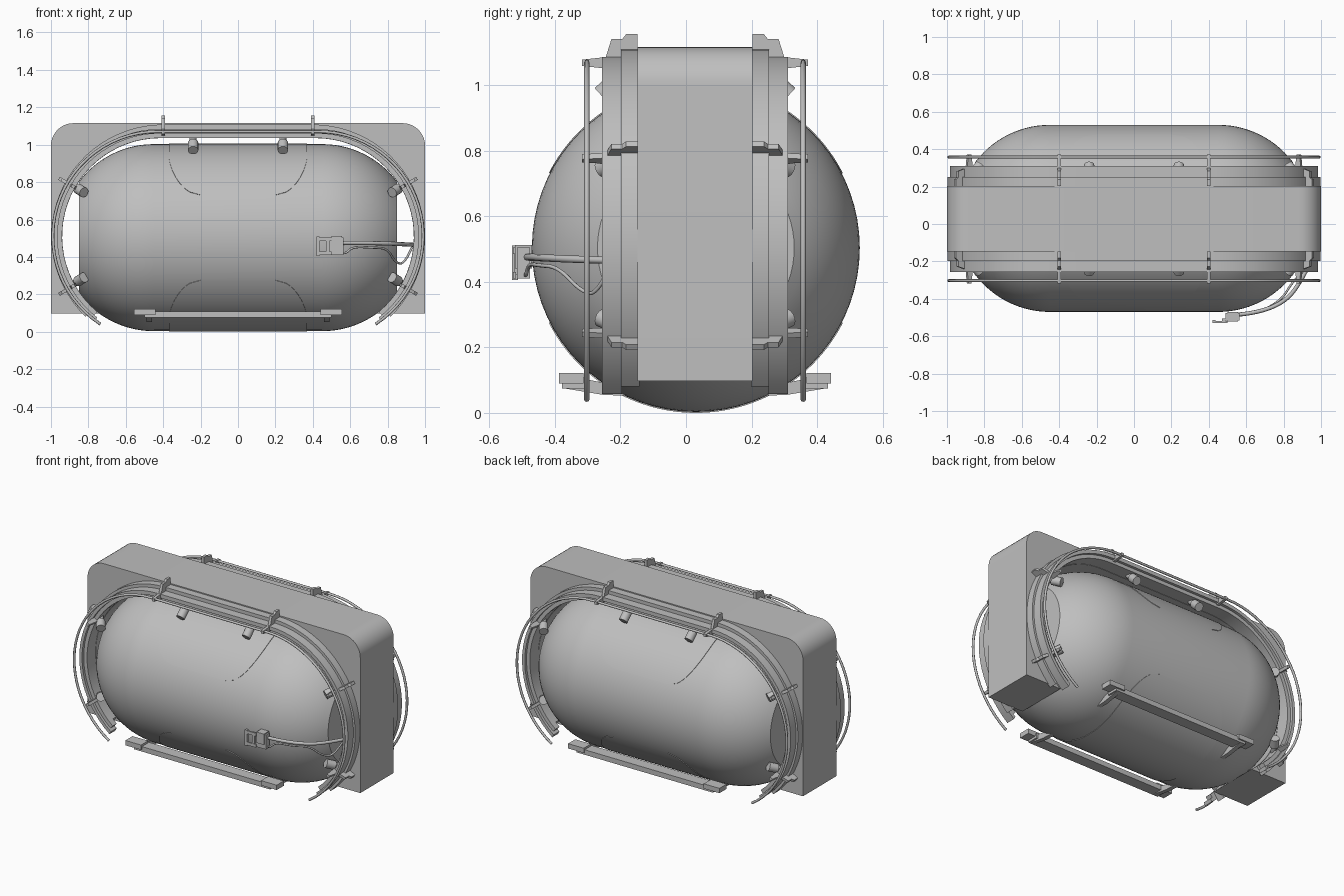
import bpy, bmesh, math
from mathutils import Vector, Matrix

if "Cube" in bpy.data.objects:
    bpy.data.objects.remove(bpy.data.objects["Cube"])

YC, ZC = 0.0275, 0.51          # middle of the frame in y, centre height of the arches
grey = bpy.data.materials.new("plain_grey")
grey.diffuse_color = (0.52, 0.52, 0.52, 1)
grey.use_nodes = True
grey.node_tree.nodes["Principled BSDF"].inputs["Base Color"].default_value = grey.diffuse_color


def finish(name, bm, smooth=True):
    bmesh.ops.recalc_face_normals(bm, faces=bm.faces[:])
    me = bpy.data.meshes.new(name)
    bm.to_mesh(me)
    bm.free()
    ob = bpy.data.objects.new(name, me)
    bpy.context.collection.objects.link(ob)
    me.materials.append(grey)
    if smooth:
        bpy.ops.object.select_all(action='DESELECT')
        ob.select_set(True)
        bpy.context.view_layer.objects.active = ob
        bpy.ops.object.shade_smooth_by_angle(angle=math.radians(32))
    return ob


def arch(cx, r, down, n=28):
    """Open stadium line in x, z: right end, over the top, left end."""
    right = []
    for i in range(n + 1):
        a = math.radians(-down + (90 + down) * i / n)
        right.append((cx + r * math.cos(a), ZC + r * math.sin(a)))
    return right + [(-x, z) for x, z in reversed(right)]


def prism(bm, pts, axis, lo, hi):
    """Extrude a 2D outline along x or y."""
    def place(p, t):
        return (p[0], t, p[1]) if axis == 'y' else (t, p[0], p[1])
    a = [bm.verts.new(place(p, lo)) for p in pts]
    b = [bm.verts.new(place(p, hi)) for p in pts]
    bm.faces.new(a)
    bm.faces.new(b[::-1])
    for i in range(len(pts)):
        j = (i + 1) % len(pts)
        bm.faces.new((a[i], b[i], b[j], a[j]))


def box(bm, x0, x1, y0, y1, z0, z1):
    prism(bm, [(x0, z0), (x1, z0), (x1, z1), (x0, z1)], 'y', y0, y1)


def ring(name, cx, r, cx_in, r_in, down, y0, y1):
    """Arched band between two stadium lines."""
    bm = bmesh.new()
    loops = [[bm.verts.new((x, y, z)) for x, z in arch(c, rad, down)]
             for c, rad, y in ((cx, r, y0), (cx, r, y1), (cx_in, r_in, y1), (cx_in, r_in, y0))]
    for k in range(4):
        p, q = loops[k], loops[(k + 1) % 4]
        for i in range(len(p) - 1):
            bm.faces.new((p[i], p[i + 1], q[i + 1], q[i]))
    for i in (0, -1):
        bm.faces.new([l[i] for l in loops])
    return finish(name, bm)


def tube(name, pts, r, spline='POLY'):
    cu = bpy.data.curves.new(name, 'CURVE')
    cu.dimensions = '3D'
    cu.bevel_depth, cu.bevel_resolution, cu.use_fill_caps = r, 2, True
    sp = cu.splines.new(spline)
    sp.points.add(len(pts) - 1)
    for p, c in zip(sp.points, pts):
        p.co = (*c, 1)
    if spline == 'NURBS':
        sp.order_u, sp.use_endpoint_u = 3, True
    cu.materials.append(grey)
    ob = bpy.data.objects.new(name, cu)
    bpy.context.collection.objects.link(ob)


# Capsule body: truncated round ends on a cylinder, turned about x
R, BY, BZ, SEG = 0.5, 0.03, 0.503, 72
half = [(0.85, 0.0)] + [(0.45 + R * math.sin(t), R * math.cos(t))
                        for t in [math.asin(0.8) * (1 - i / 14) for i in range(15)]]
prof = half + [(-x, r) for x, r in reversed(half)]
bm = bmesh.new()
rows = []
for x, r in prof:
    if r == 0:
        rows.append([bm.verts.new((x, BY, BZ))] * SEG)
    else:
        rows.append([bm.verts.new((x, BY + r * math.sin(2 * math.pi * k / SEG),
                                   BZ + r * math.cos(2 * math.pi * k / SEG))) for k in range(SEG)])
for p, q in zip(rows, rows[1:]):
    for k in range(SEG):
        j = (k + 1) % SEG
        vs = list(dict.fromkeys((p[k], p[j], q[j], q[k])))
        bm.faces.new(vs)
finish("capsule_body", bm)

# Thin curved hatch panels on the top and underside of the body
for name, sgn in (("top_hatch", 1), ("bottom_hatch", -1)):
    bm = bmesh.new()
    prev = None
    for i in range(-30, 31):
        deg = 63 * i / 30
        t = max(0, (abs(deg) - 28) / 35)
        w = 0.2 + 0.17 * math.sqrt(max(0, 1 - t * t))
        a = math.radians(deg)
        row = []
        for x, rr in ((-w, 0.497), (-w, 0.503), (w, 0.503), (w, 0.497)):
            row.append(bm.verts.new((x, BY + rr * math.sin(a), BZ + sgn * rr * math.cos(a))))
        if prev:
            for k in range(3):
                bm.faces.new((prev[k], prev[k + 1], row[k + 1], row[k]))
        prev = row
    finish(name, bm)

# Main housing: rounded block with an arched opening
outer = [(1, 0.097)]
outer += [(0.88 + 0.12 * math.cos(a), 0.995 + 0.12 * math.sin(a))
          for a in [math.pi / 2 * i / 10 for i in range(11)]]
outer += [(-x, z) for x, z in reversed(outer)]
inner = arch(0.415, 0.525, math.degrees(math.asin((ZC - 0.097) / 0.525)))
bm = bmesh.new()
prism(bm, outer + inner[::-1], 'y', YC - 0.175, YC + 0.175)
finish("housing", bm)

for s, tag in ((-1, "front"), (1, "back")):
    def yy(d):
        return YC + s * d

    # Stepped arch rings
    ring(tag + "_wide_ring", 0.40, 0.598, 0.415, 0.527, 46, yy(0.17), yy(0.225))
    ring(tag + "_outer_ring", 0.41, 0.575, 0.415, 0.55, 52, yy(0.222), yy(0.283))
    ring(tag + "_inner_ring", 0.415, 0.552, 0.415, 0.526, 50, yy(0.222), yy(0.265))

    # Guard rail following the arch
    tube(tag + "_guard_rail", [(x, yy(0.33), z) for x, z in arch(0.43, 0.56, 57)], 0.008)

    # Rail brackets: thin stepped plates standing out from the arch
    profile = [(0.175, 0.56), (0.175, 0.645), (0.21, 0.645), (0.222, 0.63), (0.255, 0.63),
               (0.272, 0.575), (0.345, 0.567), (0.345, 0.548), (0.272, 0.54)]
    for side in (1, -1):
        for ang in (90, 30, -30):
            bm = bmesh.new()
            drop = 0 if ang == 90 else 0.025
            prism(bm, [(s * d, r - drop) for d, r in profile], 'x', -0.009, 0.009)
            turn = Matrix.Rotation(math.radians(90 - ang) * side, 4, 'Y')
            bm.transform(Matrix.Translation((0.40 * side + 0.02 * side * (ang != 90), YC, ZC)) @ turn)
            finish(tag + "_rail_bracket", bm, False)

    # Lamps set between the arch and the body
    for side in (1, -1):
        for x, z, ix, iz in ((0.24, 0.99, 0, 1), (0.84, 0.755, 0.8, 0.5), (0.84, 0.28, 0.8, -0.5)):
            axis = Vector((ix * side * 0.5, -s * 0.55, iz * 0.5)).normalized()
            rot = axis.to_track_quat('Z', 'Y').to_matrix().to_4x4()
            base = Matrix.Translation((x * side, yy(0.265), z)) @ rot
            bm = bmesh.new()
            bmesh.ops.create_cone(bm, cap_ends=True, segments=16, radius1=0.028, radius2=0.028,
                                  depth=0.06, matrix=base)
            bmesh.ops.create_cone(bm, cap_ends=True, segments=16, radius1=0.018, radius2=0.018,
                                  depth=0.06, matrix=base @ Matrix.Translation((0, 0, 0.05)))
            finish(tag + "_lamp", bm)

    # Foot step: long plank with raised end plates and sloping support arms
    bm = bmesh.new()
    ya, yb = sorted((yy(0.33), yy(0.405)))
    box(bm, -0.5, 0.5, ya, yb, 0.075, 0.108)
    for side in (1, -1):
        xa, xb = sorted((0.44 * side, 0.555 * side))
        ya, yb = sorted((yy(0.34), yy(0.415)))
        box(bm, xa, xb, ya, yb, 0.09, 0.122)
        arm = [(yy(0.40), 0.075), (yy(0.40), 0.095), (yy(0.32), 0.1), (yy(0.205), 0.078),
               (yy(0.205), 0.052), (yy(0.28), 0.055)]
        prism(bm, arm, 'x', 0.475 * side - 0.014, 0.475 * side + 0.014)
    finish(tag + "_foot_step", bm, False)

# Control box on the front with its side frame
bm = bmesh.new()
box(bm, 0.49, 0.565, -0.515, -0.475, 0.41, 0.505)
box(bm, 0.50, 0.555, -0.522, -0.47, 0.44, 0.512)
box(bm, 0.42, 0.50, -0.528, -0.518, 0.485, 0.505)
box(bm, 0.42, 0.50, -0.528, -0.518, 0.41, 0.43)
box(bm, 0.42, 0.437, -0.53, -0.512, 0.405, 0.51)
box(bm, 0.47, 0.49, -0.525, -0.505, 0.42, 0.5)
finish("control_box", bm, False)

# Support arm and hanging cable of the control box
arm = [(0.55, -0.485, 0.475), (0.66, -0.475, 0.475), (0.80, -0.42, 0.472),
       (0.88, -0.33, 0.468), (0.935, -0.22, 0.465)]
tube("control_arm", arm, 0.011, 'NURBS')
tube("control_cable", [(0.54, -0.49, 0.43), (0.57, -0.49, 0.41), (0.61, -0.48, 0.455),
                       (0.72, -0.45, 0.45), (0.80, -0.39, 0.445), (0.84, -0.32, 0.37),
                       (0.89, -0.27, 0.36), (0.93, -0.23, 0.45)], 0.006, 'NURBS')
